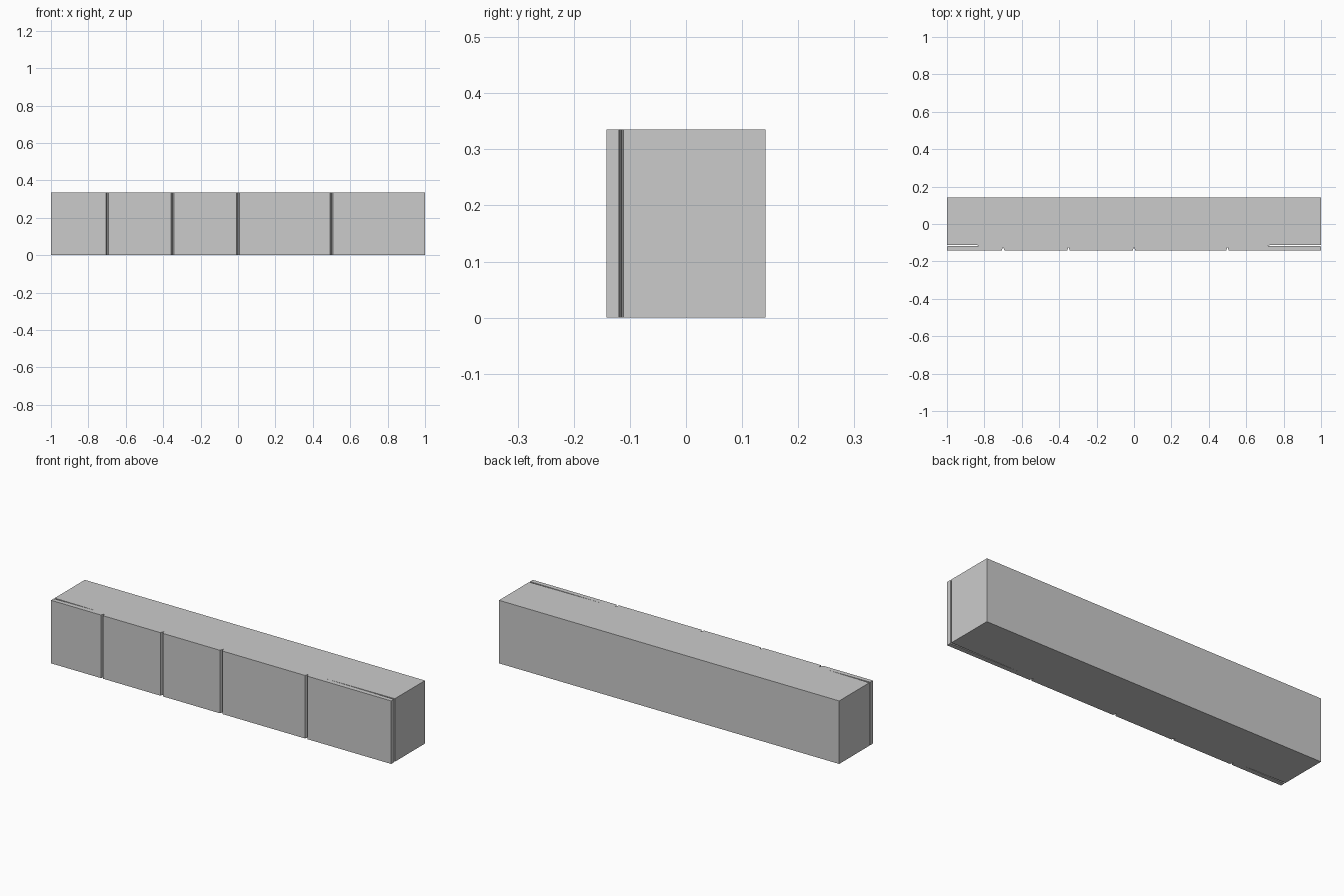
import bpy
import bmesh

if "Cube" in bpy.data.objects:
    bpy.data.objects.remove(bpy.data.objects["Cube"])

HEIGHT = 0.335
BACK, FRONT = 0.142, -0.142
GROOVES = [-0.70, -0.35, 0.0, 0.50]
GROOVE_HALF, GROOVE_DEPTH = 0.007, 0.02
SLOT_FRONT, SLOT_BACK = -0.119, -0.111


def end_slot(side, tip):
    """Thin tapering slot behind an end panel, listed front to back."""
    return [(side, SLOT_FRONT), (tip, (SLOT_FRONT + SLOT_BACK) / 2), (side, SLOT_BACK)]


def prism(name, outline, height):
    bm = bmesh.new()
    face = bm.faces.new([bm.verts.new((x, y, 0)) for x, y in outline])
    top = bmesh.ops.extrude_face_region(bm, geom=[face])["geom"]
    verts = [v for v in top if isinstance(v, bmesh.types.BMVert)]
    bmesh.ops.translate(bm, verts=verts, vec=(0, 0, height))
    bmesh.ops.recalc_face_normals(bm, faces=bm.faces)
    mesh = bpy.data.meshes.new(name)
    bm.to_mesh(mesh)
    bm.free()
    obj = bpy.data.objects.new(name, mesh)
    bpy.context.collection.objects.link(obj)
    return obj


# Front edge with V grooves between the panels
outline = [(-1, FRONT)]
for x in GROOVES:
    outline += [(x - GROOVE_HALF, FRONT), (x, FRONT + GROOVE_DEPTH), (x + GROOVE_HALF, FRONT)]
outline.append((1, FRONT))

# Right end slot, back edge, left end slot
outline += end_slot(1, 0.58)
outline += [(1, BACK), (-1, BACK)]
outline += reversed(end_slot(-1, -0.75))

prism("panelled_block", outline, HEIGHT)
